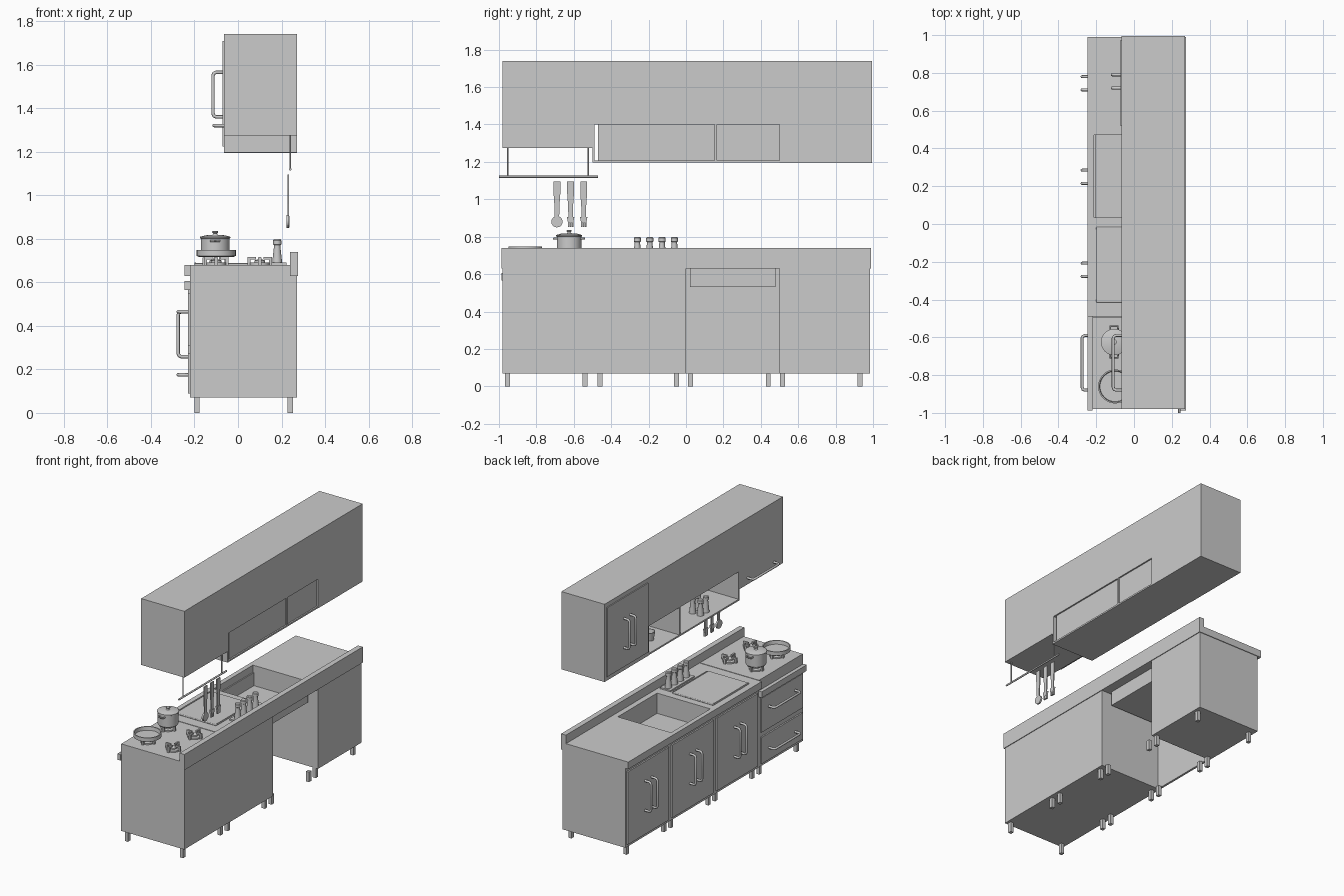
import bpy, math
from mathutils import Vector

if "Cube" in bpy.data.objects:
    bpy.data.objects.remove(bpy.data.objects["Cube"])


def link(name, mesh):
    ob = bpy.data.objects.new(name, mesh)
    bpy.context.collection.objects.link(ob)
    return ob


def box(name, x0, x1, y0, y1, z0, z1):
    v = [(x, y, z) for x in (x0, x1) for y in (y0, y1) for z in (z0, z1)]
    f = [(0, 1, 3, 2), (4, 6, 7, 5), (0, 4, 5, 1), (2, 3, 7, 6), (0, 2, 6, 4), (1, 5, 7, 3)]
    me = bpy.data.meshes.new(name)
    me.from_pydata(v, [], f)
    return link(name, me)


def lathe(name, profile, loc, n=24):
    # revolve (radius, height) pairs around z; ends are capped
    v, f = [], []
    for r, z in profile:
        for i in range(n):
            a = 2 * math.pi * i / n
            v.append((loc[0] + r * math.cos(a), loc[1] + r * math.sin(a), loc[2] + z))
    for k in range(len(profile) - 1):
        for i in range(n):
            j = (i + 1) % n
            f.append((k * n + i, k * n + j, k * n + n + j, k * n + n + i))
    f.append(tuple(reversed(range(n))))
    f.append(tuple(range(len(v) - n, len(v))))
    me = bpy.data.meshes.new(name)
    me.from_pydata(v, [], f)
    ob = link(name, me)
    bpy.ops.object.select_all(action='DESELECT')
    bpy.context.view_layer.objects.active = ob
    ob.select_set(True)
    bpy.ops.object.shade_smooth_by_angle(angle=math.radians(35))
    return ob


def tube(name, pts, r):
    cu = bpy.data.curves.new(name, 'CURVE')
    cu.dimensions = '3D'
    cu.bevel_depth, cu.bevel_resolution, cu.use_fill_caps = r, 2, True
    sp = cu.splines.new('POLY')
    sp.points.add(len(pts) - 1)
    for p, q in zip(sp.points, pts):
        p.co = (*q, 1)
    return link(name, cu)


def handle(name, x, a, b):
    # bow handle standing off the face at x, between a=(y,z) and b=(y,z)
    a, b = Vector((x, *a)), Vector((x, *b))
    d, out = (b - a).normalized(), Vector((-1, 0, 0))
    h, c = 0.045, 0.015
    tube(name, [a, a + out * (h - c), a + out * (h - c * .3) + d * c * .3, a + out * h + d * c,
                b + out * h - d * c, b + out * (h - c * .3) - d * c * .3, b + out * (h - c), b], 0.008)


def plate(name, pts, x, t):
    # flat silhouette in the y-z plane with thickness along x
    n = len(pts)
    v = [(x + s * t / 2, y, z) for s in (-1, 1) for y, z in pts]
    f = [tuple(reversed(range(n))), tuple(range(n, 2 * n))]
    f += [(i, (i + 1) % n, n + (i + 1) % n, n + i) for i in range(n)]
    me = bpy.data.meshes.new(name)
    me.from_pydata(v, [], f)
    return link(name, me)


# lower cabinets and legs
box("stove_cabinet", -.22, .27, -.98, -.495, .07, .68)
box("middle_cabinet", -.22, .27, -.495, 0, .07, .63)
box("sink_cabinet_front", -.22, -.205, 0, .5, .07, .63)
box("end_cabinet", -.22, .27, .5, .985, .07, .63)
for i, y in enumerate((-.955, -.54, -.46, -.05, .025, .44, .515, .93)):
    for j, x in enumerate((-.188, .24)):
        box(f"leg_{i}_{j}", x - .012, x + .012, y - .013, y + .013, 0, .07)

# doors and drawers
for i, y in enumerate((-.2425, .25, .745)):
    box(f"lower_door_{i}", -.23, -.22, y - .228, y + .228, .09, .6)
    for s in (-1, 1):
        handle(f"lower_handle_{i}_{s}", -.23, (y + s * .035, .258), (y + s * .035, .465))
for i, (z0, z1, zh) in enumerate(((.09, .275, .175), (.31, .55, .465))):
    box(f"drawer_{i}", -.23, -.22, -.965, -.51, z0, z1)
    handle(f"drawer_handle_{i}", -.23, (-.88, zh), (-.59, zh))
box("stove_lip", -.245, -.219, -.987, -.49, .565, .607)

# worktop with sink opening, backsplash
top = box("worktop", -.245, .24, -.49, .99, .63, .68)
cut = box("sink_cutter", -.213, .2, .035, .47, .5, .8)
cut.hide_render = True
cut.display_type = 'WIRE'
m = top.modifiers.new("hole", 'BOOLEAN')
m.operation, m.object, m.solver = 'DIFFERENCE', cut, 'EXACT'
box("backsplash", .238, .275, -.987, .99, .63, .74)

# sink basin
box("sink_floor", -.219, .21, .022, .478, .53, .538)
box("sink_wall_front", -.219, -.213, .022, .478, .538, .675)
box("sink_wall_back", .2, .21, .022, .478, .538, .675)
box("sink_wall_right", -.213, .2, .022, .035, .538, .675)
box("sink_wall_left", -.213, .2, .47, .478, .538, .675)

# drain board
board = box("drain_board", -.2, .12, -.415, -.015, .678, .688)
b = board.modifiers.new("round", 'BEVEL')
b.width, b.segments, b.limit_method = .02, 3, 'ANGLE'
b.use_clamp_overlap = True
box("board_rim_front", -.2, -.192, -.4, -.03, .68, .692)
box("board_rim_back", .112, .12, -.4, -.03, .68, .692)

# spice jars on a tray
JAR = [(.023, 0), (.015, .075), (.015, .083), (.019, .086), (.019, .105), (.015, .11)]
box("jar_tray", .14, .222, -.295, -.03, .68, .69)
for i in range(4):
    lathe(f"spice_jar_{i}", JAR, (.18, -.26 + i * .066, .688), 16)

# burners with pan supports
for i, (x, y) in enumerate(((-.105, -.625), (-.1, -.86), (.1, -.625), (.1, -.86))):
    lathe(f"burner_{i}", [(.045, 0), (.045, .01), (.025, .012), (.025, .02), (.015, .024)], (x, y, .68))
    for k in range(4):
        a = math.pi / 2 * k
        dx, dy = math.cos(a), math.sin(a)
        px, py = x + dx * .05, y + dy * .05
        box(f"support_post_{i}_{k}", px - .007, px + .007, py - .007, py + .007, .68, .715)
        qx, qy = x + dx * .037, y + dy * .037
        ex, ey = .006 + abs(dx) * .013, .006 + abs(dy) * .013
        box(f"support_arm_{i}_{k}", qx - ex, qx + ex, qy - ey, qy + ey, .705, .716)

# pot and pan
lathe("pot", [(.062, 0), (.066, .005), (.066, .085), (.07, .087), (.07, .093), (.045, .1), (.012, .102),
              (.008, .108), (.014, .113), (.014, .118), (.008, .12)], (-.105, -.625, .716), 32)
for s in (-1, 1):
    tube(f"pot_handle_{s}", [(-.125, -.625 + s * .06, .79), (-.125, -.625 + s * .083, .79),
                             (-.085, -.625 + s * .083, .79), (-.085, -.625 + s * .06, .79)], .005)
lathe("pan", [(.08, 0), (.09, .006), (.09, .033), (.083, .033), (.08, .008), (.01, .008)], (-.1, -.86, .716), 32)

# upper cabinets
box("upper_end_cabinet", -.065, .27, .5, .995, 1.195, 1.74)
box("upper_middle_cabinet", -.065, .27, -.5, .5, 1.4, 1.74)
box("upper_hood_cabinet", -.065, .27, -.98, -.5, 1.275, 1.74)
box("upper_door", -.072, -.065, .52, .975, 1.225, 1.71)
for s in (-1, 1):
    handle(f"upper_handle_{s}", -.07, (.755 + s * .035, 1.36), (.755 + s * .035, 1.565))
handle("upper_flap_handle", -.065, (-.88, 1.32), (-.59, 1.32))

# open shelf niche
box("niche_floor", -.065, .27, -.5, .5, 1.197, 1.208)
box("niche_side", -.065, .27, -.5, -.49, 1.208, 1.4)
box("niche_divider", -.065, .27, .153, .165, 1.208, 1.4)
box("niche_back_large", .252, .26, -.47, .153, 1.208, 1.4)
box("niche_back_small", .252, .26, .165, .5, 1.208, 1.4)

# crockery and jars in the niche
for i in range(4):
    lathe(f"plate_{i}", [(.03, 0), (.05, .01), (.05, .014), (.03, .006)], (.05, .08, 1.208 + i * .013))
for i in range(3):
    lathe(f"bowl_{i}", [(.022, 0), (.04, .025), (.045, .04), (.04, .04), (.02, .006)],
          (.05, .08, 1.266 + i * .02))
for i in range(4):
    lathe(f"shelf_jar_{i}", JAR, (.06 - .06 * (i % 2), -.16 - .06 * (i // 2), 1.208), 16)
lathe("cup", [(.025, 0), (.035, .06), (.03, .06), (.02, .006)], (.05, .33, 1.208))

# hanging rail and utensils
tube("rail", [(.24, -1, 1.12), (.24, -.47, 1.12)], .006)
for i, y in enumerate((-.952, -.522)):
    tube(f"rail_hanger_{i}", [(.24, y, 1.12), (.24, y, 1.28)], .004)
for i, y in enumerate((-.69, -.617, -.547)):
    plate(f"utensil_handle_{i}", [(y - .012, .9), (y + .012, .9), (y + .013, .96), (y + .018, 1.03),
                                  (y + .018, 1.095), (y - .018, 1.095), (y - .018, 1.03), (y - .013, .96)],
          .23, .007)
plate("ladle_head", [(-.69 + .03 * math.cos(a * math.pi / 10), .88 + .03 * math.sin(a * math.pi / 10))
                     for a in range(20)], .228, .012)
for i, y in enumerate((-.617, -.547)):
    plate(f"fork_head_{i}", [(y - .014, .875), (y + .014, .875), (y + .02, .905), (y - .02, .905)], .23, .014)
    for k in (-1, 0, 1):
        t = y + k * .011
        plate(f"fork_tine_{i}_{k}", [(t - .004, .852), (t + .004, .852), (t + .004, .878), (t - .004, .878)],
              .23, .012)
